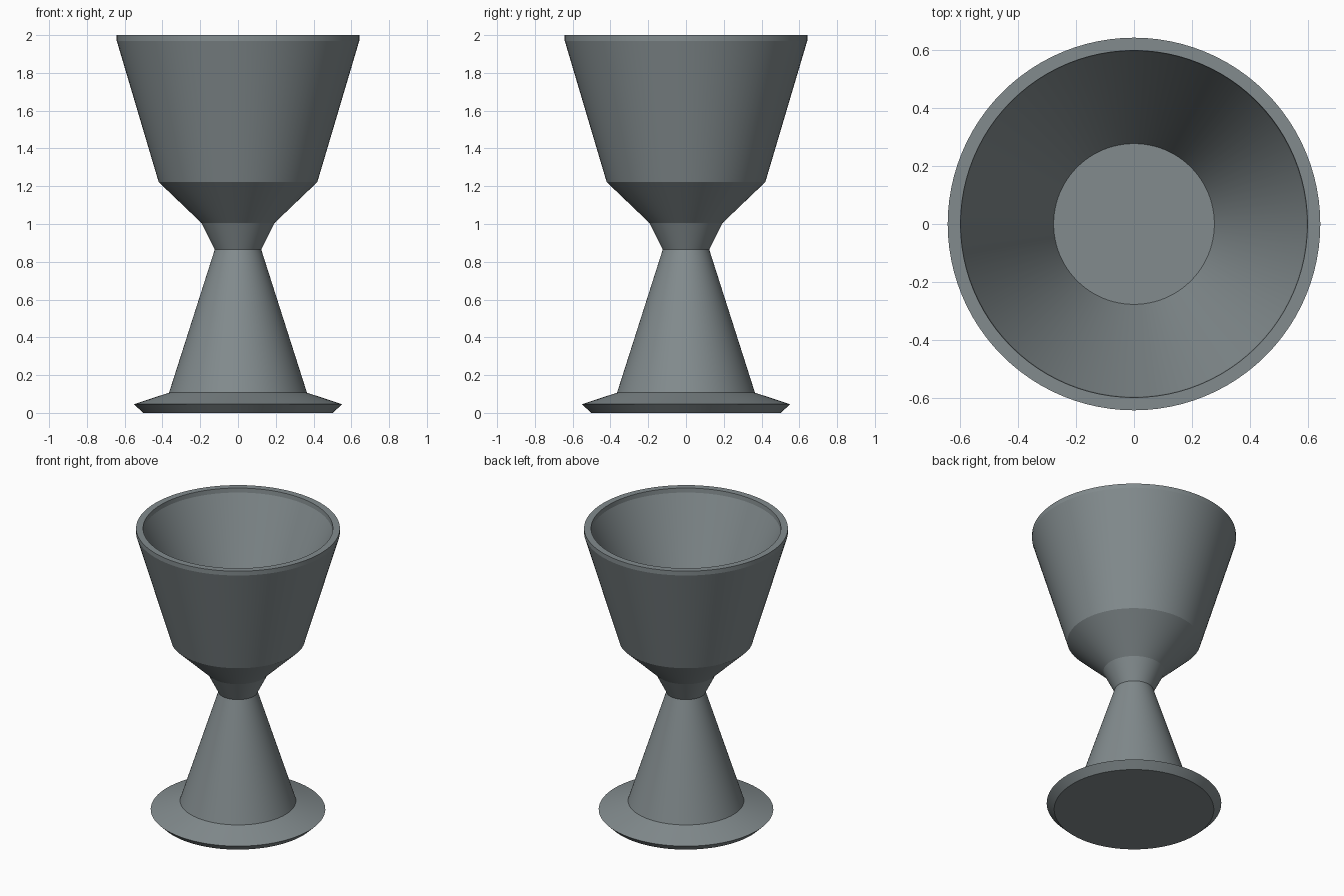
import bpy, bmesh, math

if "Cube" in bpy.data.objects:
    bpy.data.objects.remove(bpy.data.objects["Cube"])

# Single pewter-grey colour
grey = bpy.data.materials.new("pewter_grey")
grey.diffuse_color = (0.225, 0.26, 0.27, 1)
grey.use_nodes = True
grey.node_tree.nodes["Principled BSDF"].inputs["Base Color"].default_value = grey.diffuse_color

SIDES = 96


def lathe(name, profile):
    """Spin an (r, z) profile round the z axis; r = 0 closes to a point."""
    bm = bmesh.new()
    verts = [bm.verts.new((r, 0, z)) for r, z in profile]
    edges = [bm.edges.new(p) for p in zip(verts, verts[1:])]
    bmesh.ops.spin(bm, geom=verts + edges, cent=(0, 0, 0), axis=(0, 0, 1),
                   angle=2 * math.pi, steps=SIDES, use_duplicate=False)
    bmesh.ops.remove_doubles(bm, verts=bm.verts, dist=1e-4)
    bmesh.ops.recalc_face_normals(bm, faces=bm.faces)
    me = bpy.data.meshes.new(name)
    bm.to_mesh(me)
    bm.free()
    me.materials.append(grey)
    ob = bpy.data.objects.new(name, me)
    bpy.context.collection.objects.link(ob)
    bpy.context.view_layer.objects.active = ob
    ob.select_set(True)
    bpy.ops.object.shade_smooth_by_angle(angle=math.radians(15))
    ob.select_set(False)
    return ob


# Whole goblet: foot, flared stem, cup outside, rim, hollow inside
lathe("goblet", [
    (0, 0), (0.503, 0), (0.55, 0.046), (0.365, 0.107),   # foot
    (0.123, 0.865), (0.193, 1.005),                      # stem and neck
    (0.42, 1.222), (0.642, 1.97), (0.642, 2.0),          # cup outside
    (0.598, 2.0), (0.595, 1.97),                         # rim
    (0.277, 1.25), (0, 1.25),                            # cup inside
])
